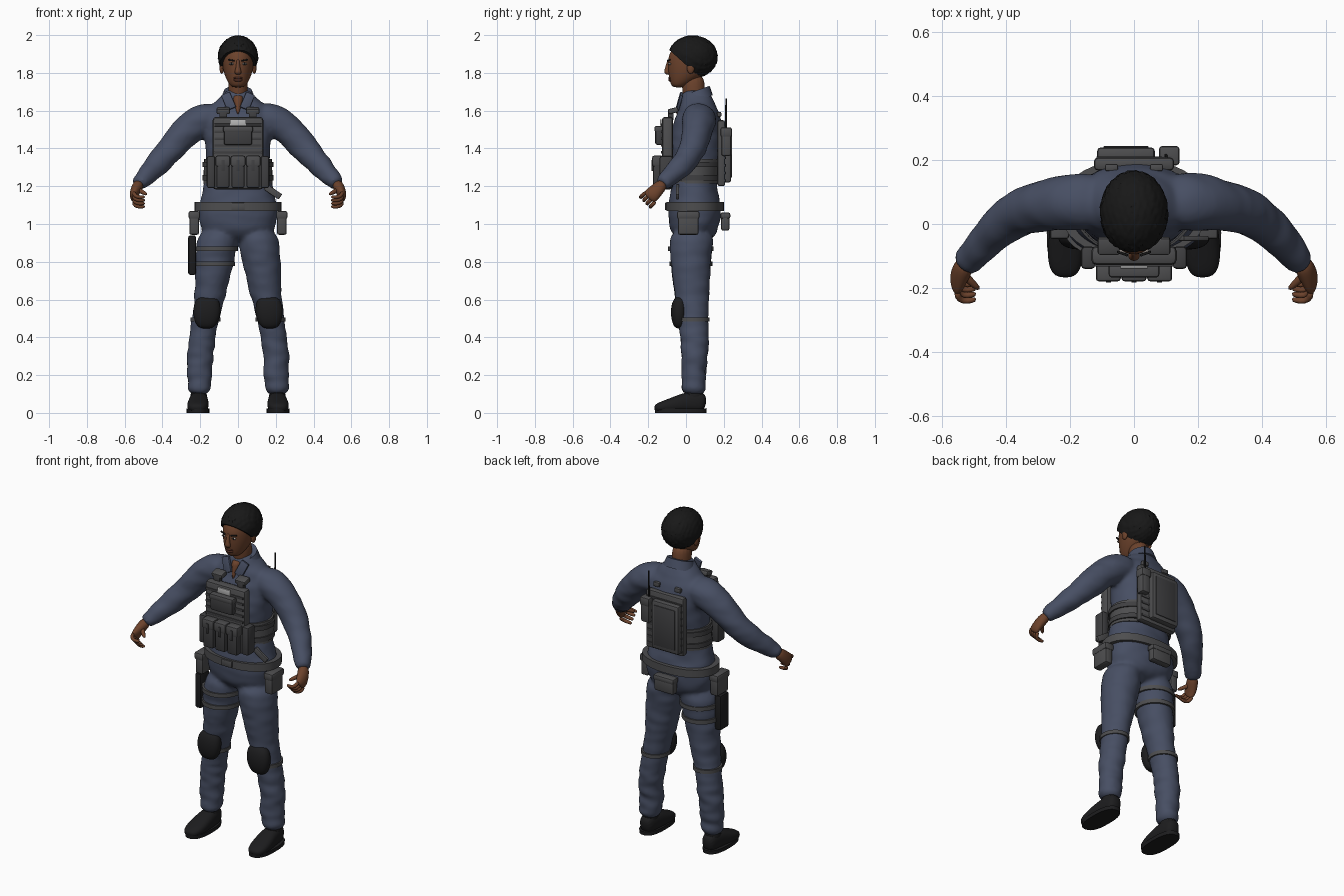
import bpy, bmesh, math, random
from mathutils import Vector, Matrix, Euler, noise

random.seed(4)
if "Cube" in bpy.data.objects:
    bpy.data.objects.remove(bpy.data.objects["Cube"], do_unlink=True)

X, Y, Z = Vector((1, 0, 0)), Vector((0, 1, 0)), Vector((0, 0, 1))
SIDES = (("left", 1), ("right", -1))
hard = []


def material(name, r, g, b):
    m = bpy.data.materials.new(name)
    m.use_nodes = True
    m.diffuse_color = (r, g, b, 1)
    m.node_tree.nodes["Principled BSDF"].inputs["Base Color"].default_value = (r, g, b, 1)
    return m


CLOTH = material("navy cloth", .063, .077, .125)
SKIN = material("brown skin", .15, .055, .025)
LIPS = material("dark lips", .09, .03, .018)
HAIR = material("black hair", .009, .009, .009)
GEAR = material("gear grey", .075, .075, .078)
POUCH = material("dark pouch grey", .05, .05, .053)
RUBBER = material("black rubber", .012, .012, .013)
LABEL = material("pale label", .48, .48, .48)
EYE = material("eye white", .4, .36, .33)


def finish(name, bm, mat, sub=0):
    bmesh.ops.recalc_face_normals(bm, faces=bm.faces[:])
    mesh = bpy.data.meshes.new(name)
    bm.to_mesh(mesh)
    bm.free()
    mesh.materials.append(mat)
    ob = bpy.data.objects.new(name, mesh)
    bpy.context.collection.objects.link(ob)
    if sub:
        mod = ob.modifiers.new("smooth form", "SUBSURF")
        mod.levels = mod.render_levels = sub
        mesh.shade_smooth()
    else:
        hard.append(ob)
    return ob


def add_rings(bm, rings, n=16, ref=None, power=1.0, s=1):
    """Skin elliptical rings (x, y, z, radius, radius); ref turns them across the path."""
    pts = [Vector((s * r[0], r[1], r[2])) for r in rings]
    loops = []
    for i, (p, r) in enumerate(zip(pts, rings)):
        u, v = X, Y
        if ref:
            t = (pts[min(i + 1, len(pts) - 1)] - pts[max(i - 1, 0)]).normalized()
            u = t.cross(ref).normalized()
            v = u.cross(t)
        loop = []
        for k in range(n):
            c, d = math.cos(math.tau * k / n), math.sin(math.tau * k / n)
            c, d = (math.copysign(abs(w) ** power, w) for w in (c, d))
            loop.append(bm.verts.new(p + u * c * r[3] + v * d * r[4]))
        loops.append(loop)
    for a, b in zip(loops, loops[1:]):
        for k in range(n):
            bm.faces.new((a[k], a[(k + 1) % n], b[(k + 1) % n], b[k]))
    bm.faces.new(loops[0])
    bm.faces.new(loops[-1])


def loft(name, rings, mat, sub=2, **kw):
    bm = bmesh.new()
    add_rings(bm, rings, **kw)
    return finish(name, bm, mat, sub)


def box(name, loc, size, mat, bevel=.008, rot=(0, 0, 0)):
    bm = bmesh.new()
    bmesh.ops.create_cube(bm, size=1)
    bmesh.ops.scale(bm, vec=size, verts=bm.verts)
    bmesh.ops.bevel(bm, geom=bm.edges[:], offset=min(bevel, min(size) * .3),
                    segments=2, profile=.5, affect='EDGES')
    bm.transform(Matrix.LocRotScale(Vector(loc), Euler(rot), None))
    return finish(name, bm, mat)


def blob(name, loc, size, mat):
    bm = bmesh.new()
    bmesh.ops.create_uvsphere(bm, u_segments=16, v_segments=10, radius=1)
    bm.transform(Matrix.LocRotScale(Vector(loc), None, Vector(size)))
    return finish(name, bm, mat)


def pouch(name, loc, size, mat, lid):
    """Bevelled bag with a slightly larger lid on its top."""
    box(name, loc, size, mat, .012)
    w, d, h = size
    box(name + "_lid", (loc[0], loc[1], loc[2] + h * .34), (w + .008, d + .008, h * .34), lid, .01)


# Coverall: torso, legs and sleeves fused into one cloth surface
TORSO = [(0, .04, .9, .16, .1), (0, .045, 1, .212, .14), (0, .045, 1.09, .215, .145),
         (0, .04, 1.2, .18, .117), (0, .05, 1.32, .168, .132), (0, .055, 1.45, .178, .142),
         (0, .065, 1.56, .188, .125), (0, .065, 1.63, .15, .098), (0, .055, 1.68, .08, .075),
         (0, .05, 1.72, .058, .06)]
LEG = [(.1, .035, .98, .11, .125), (.116, .025, .87, .11, .115), (.13, .027, .75, .101, .104),
       (.148, .03, .62, .083, .093), (.172, .04, .5, .074, .079), (.19, .045, .4, .071, .079),
       (.2, .045, .28, .069, .071), (.204, .04, .17, .071, .064), (.207, .04, .09, .057, .065)]
ARM = [(.08, .07, 1.575, .075, .085), (.19, .07, 1.555, .092, .095), (.275, .06, 1.495, .084, .082),
       (.385, .03, 1.365, .073, .071), (.46, -.05, 1.28, .058, .06), (.515, -.113, 1.224, .044, .046),
       (.53, -.13, 1.207, .041, .043)]
bm = bmesh.new()
add_rings(bm, TORSO, n=20, power=.9)
for _, s in SIDES:
    add_rings(bm, LEG, s=s)
    add_rings(bm, ARM, ref=Y, s=s)
suit = finish("coverall", bm, CLOTH, 2)
remesh = suit.modifiers.new("fuse", "REMESH")
remesh.mode, remesh.voxel_size = 'VOXEL', .011
relax = suit.modifiers.new("relax", "SMOOTH")
relax.factor, relax.iterations = .5, 6
fused = bpy.data.meshes.new_from_object(suit.evaluated_get(bpy.context.evaluated_depsgraph_get()))
suit.modifiers.clear()
suit.data = fused
normals = [v.normal.copy() for v in fused.vertices]
for v, nrm in zip(fused.vertices, normals):
    fold = noise.noise(Vector((v.co.x * 9, v.co.y * 9, v.co.z * 20)))
    v.co += nrm * fold * (.009 if v.co.z < .4 else .005)
fused.shade_smooth()

# Collar and open neck
bm = bmesh.new()
add_rings(bm, [(0, .06, 1.65, .095, .082), (0, .055, 1.705, .074, .07)], n=24)
for v in bm.verts:
    v.co.z += (v.co.y - .05) * .35
finish("collar", bm, CLOTH)
loft("open_neck", [(0, -.045, 1.575, .003, .014), (0, -.02, 1.63, .02, .022),
                   (0, 0, 1.69, .04, .045)], SKIN, 1)
for side, s in SIDES:
    box(side + "_collar_flap", (s * .05, -.034, 1.65), (.05, .016, .09), CLOTH, .005, (-.25, s * .4, 0))

# Head
loft("neck", [(0, .05, 1.62, .056, .058), (0, .04, 1.7, .052, .06), (0, .035, 1.8, .054, .065)], SKIN)
loft("head", [(0, -.04, 1.722, .03, .028), (0, -.03, 1.742, .05, .054), (0, -.002, 1.78, .07, .091),
              (0, .013, 1.82, .081, .111), (0, .022, 1.86, .086, .12), (0, .03, 1.9, .087, .123),
              (0, .04, 1.94, .076, .105), (0, .04, 1.965, .05, .07)], SKIN)
loft("nose", [(0, -.094, 1.79, .014, .012), (0, -.1, 1.803, .021, .018), (0, -.1, 1.82, .014, .014),
              (0, -.094, 1.85, .009, .01), (0, -.09, 1.872, .009, .008)], SKIN, n=10)
for name, z, h in (("upper_lip", 1.773, .007), ("lower_lip", 1.762, .008)):
    blob(name, (0, -.083, z), (.025, .011, h), LIPS)
for side, s in SIDES:
    blob(side + "_eye", (s * .034, -.086, 1.848), (.014, .007, .006), EYE)
    blob(side + "_iris", (s * .034, -.09, 1.848), (.006, .005, .006), HAIR)
    box(side + "_brow", (s * .036, -.092, 1.867), (.036, .008, .008), HAIR, .002, (0, -s * .15, s * .35))
    blob(side + "_ear", (s * .086, .025, 1.825), (.012, .02, .03), SKIN)

# Short textured hair, cut along a sloping hairline
bm = bmesh.new()
bmesh.ops.create_icosphere(bm, subdivisions=5, radius=1)
for v in bm.verts:
    row = .015 * math.sin(v.co.x * 30) * math.sin(v.co.y * 14 + v.co.z * 9)
    v.co *= 1 + row + random.uniform(-.014, .01)
bm.transform(Matrix.LocRotScale(Vector((0, .036, 1.885)), None, Vector((.106, .131, .113))))
bmesh.ops.bisect_plane(bm, geom=bm.verts[:] + bm.edges[:] + bm.faces[:], dist=.0001,
                       plane_co=(0, -.07, 1.905), plane_no=(0, .9, 1), clear_inner=True)
bmesh.ops.holes_fill(bm, edges=[e for e in bm.edges if e.is_boundary], sides=0)
finish("hair", bm, HAIR)

# Hands and boots
for side, s in SIDES:
    loft(side + "_palm", [(.52, -.115, 1.22, .03, .03), (.54, -.15, 1.185, .031, .038),
                          (.553, -.185, 1.15, .023, .044), (.551, -.2, 1.135, .014, .036)],
         SKIN, ref=Y, s=s, n=12)
    for i in range(4):
        d = (i - 1.5) * .017
        loft(side + "_finger", [(x, y + d, z - d, r, r) for x, y, z, r in (
            (.553, -.185, 1.145, .012), (.547, -.21, 1.122, .012), (.52, -.216, 1.115, .011),
            (.49, -.208, 1.118, .009))], SKIN, 1, ref=Y, s=s, n=8)
    loft(side + "_thumb", [(.535, -.15, 1.185, .016, .016), (.508, -.182, 1.17, .013, .013),
                           (.48, -.205, 1.155, .009, .009)], SKIN, 1, ref=Y, s=s, n=8)
    loft(side + "_boot", [(.208, .107, .05, .035, .045), (.208, .06, .06, .047, .058),
                          (.208, 0, .056, .052, .054), (.212, -.07, .042, .059, .04),
                          (.215, -.13, .031, .054, .029), (.216, -.168, .024, .032, .018)],
         RUBBER, ref=Z, power=.8, s=s)
    loft(side + "_boot_shaft", [(.208, .04, .03, .05, .062), (.208, .042, .15, .046, .054)], RUBBER, 1, s=s)
    loft(side + "_sole", [(.212, -.028, 0, .06, .136), (.212, -.028, .022, .06, .138)],
         RUBBER, 0, n=28, power=.8, s=s)


# Straps that follow the leg, and knee pads
def leg_strap(name, z, height, s):
    for a, b in zip(LEG, LEG[1:]):
        if a[2] >= z >= b[2]:
            f = (a[2] - z) / (a[2] - b[2])
            x, y, _, rx, ry = (p + (q - p) * f for p, q in zip(a, b))
            loft(name, [(x, y, z + k * height / 2, rx + .006, ry + .006) for k in (-1, 1)],
                 GEAR, 0, n=28, s=s)


for side, s in SIDES:
    leg_strap(side + "_knee_strap", .495, .022, s)
    loft(side + "_knee_pad", [(.168, -.035, .445, .035, .02), (.167, -.038, .475, .062, .036),
                              (.165, -.038, .53, .076, .045), (.163, -.036, .585, .07, .04),
                              (.162, -.032, .617, .045, .022)], RUBBER, s=s, power=.85)
for z in (.79, .87):
    leg_strap("holster_strap", z, .024, -1)
box("holster", (-.243, .005, .835), (.042, .085, .21), RUBBER, .012)

# Belt and belt pouches
loft("belt", [(0, .048, 1.07, .23, .152), (0, .048, 1.116, .23, .152)], GEAR, 0, n=36, power=.9)
box("belt_buckle", (0, -.104, 1.093), (.07, .014, .04), GEAR)
for side, s in SIDES:
    pouch(side + "_hip_pouch", (s * .232, .012, 1.005), (.052, .11, .125), GEAR, GEAR)
pouch("rear_pouch", (-.01, .208, 1.012), (.13, .045, .095), GEAR, GEAR)
box("hanging_strap", (.185, -.045, 1.17), (.095, .016, .034), GEAR, .004, (0, .6, 0))

# Vest: side bands, front plate, webbing and pouches
loft("side_band", [(0, .045, 1.215, .184, .13), (0, .05, 1.345, .179, .144)], GEAR, 0, n=36)
for z in (1.245, 1.315):
    loft("side_webbing", [(0, .048, z + d, .189, .145) for d in (-.014, .014)], POUCH, 0, n=36)
box("front_plate", (0, -.098, 1.375), (.268, .06, .385), GEAR, .018)
for i in range(5):
    box("front_webbing", (0, -.129, 1.38 + i * .036), (.25, .008, .014), POUCH, .002)
box("name_label", (0, -.134, 1.538), (.085, .008, .032), LABEL, .001)
pouch("chest_pouch", (0, -.143, 1.468), (.15, .04, .1), POUCH, GEAR)
for x in (-.08, 0, .08):
    pouch("magazine_pouch", (x, -.15, 1.275), (.07, .05, .17), POUCH, GEAR)
    box("pouch_tab", (x, -.179, 1.31), (.016, .008, .06), POUCH, .002)
for side, s in SIDES:
    box(side + "_side_pouch", (s * .143, -.105, 1.275), (.045, .07, .17), POUCH, .012)
    box(side + "_front_clip", (s * .078, -.068, 1.6), (.07, .055, .028), GEAR, .008, (.25, 0, 0))
    box(side + "_front_clip_strap", (s * .078, -.08, 1.575), (.042, .03, .05), POUCH, .006)
    box(side + "_back_clip", (s * .07, .176, 1.58), (.04, .022, .026), GEAR, .005)

# Back plate, pack, radio and antenna
box("back_plate", (0, .187, 1.375), (.25, .04, .35), GEAR, .012)
for i in range(8):
    box("back_webbing", (0, .207, 1.23 + i * .04), (.235, .008, .014), POUCH, .002)
box("back_pack", (-.025, .216, 1.365), (.18, .046, .29), GEAR, .012)
box("back_pack_panel", (-.025, .239, 1.365), (.14, .008, .24), POUCH, .003)
pouch("radio", (.11, .213, 1.435), (.056, .052, .15), GEAR, GEAR)
loft("antenna", [(.1, .212, 1.5, .006, .006), (.1, .212, 1.665, .004, .004)], RUBBER, 0, n=10)

# Smooth curved parts while keeping hard edges crisp
bpy.ops.object.select_all(action='DESELECT')
for ob in hard:
    ob.select_set(True)
bpy.context.view_layer.objects.active = hard[0]
bpy.ops.object.shade_smooth_by_angle(angle=math.radians(35))
